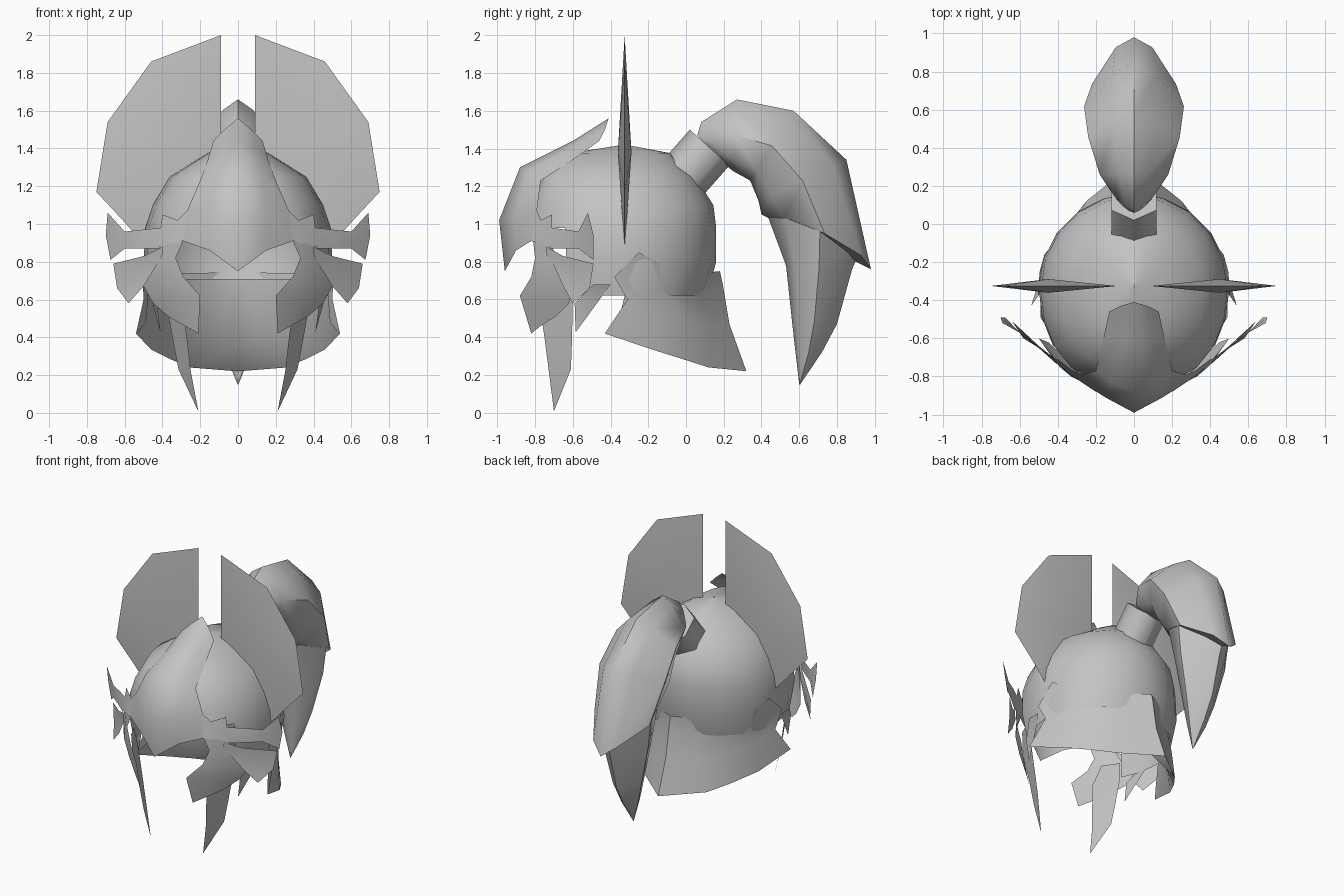
import bpy, bmesh
from math import sin, cos, pi, radians

cube = bpy.data.objects.get("Cube")
if cube:
    bpy.data.objects.remove(cube, do_unlink=True)

steel = bpy.data.materials.new("grey_steel")
steel.use_nodes = True
GREY = (0.55, 0.55, 0.55, 1)
steel.diffuse_color = GREY
steel.node_tree.nodes["Principled BSDF"].inputs["Base Color"].default_value = GREY


def finish(name, bm, mirror=False, angle=40):
    """Weld, optionally mirror across x, and shade a part."""
    if mirror:
        copy = bmesh.ops.duplicate(bm, geom=bm.verts[:] + bm.edges[:] + bm.faces[:])["geom"]
        for v in copy:
            if isinstance(v, bmesh.types.BMVert):
                v.co.x *= -1
    bmesh.ops.remove_doubles(bm, verts=bm.verts, dist=0.0005)
    bmesh.ops.recalc_face_normals(bm, faces=bm.faces)
    mesh = bpy.data.meshes.new(name)
    bm.to_mesh(mesh)
    bm.free()
    mesh.materials.append(steel)
    mesh.shade_smooth()
    mesh.set_sharp_from_angle(angle=radians(angle))
    obj = bpy.data.objects.new(name, mesh)
    bpy.context.collection.objects.link(obj)


def add_grid(bm, rows, closed=False):
    """Skin neighbouring rows of points with quads."""
    vs = [[bm.verts.new(p) for p in row] for row in rows]
    for a, b in zip(vs, vs[1:]):
        n = len(a)
        for i in range(n if closed else n - 1):
            j = (i + 1) % n
            bm.faces.new((a[i], a[j], b[j], b[i]))


def sheet(name, rows, angle=60):
    """A mirrored sheet skinned over rows of points."""
    bm = bmesh.new()
    add_grid(bm, rows)
    finish(name, bm, True, angle)


# Dome: rings of height, front, back and half width, fuller towards the front
rings = [(1.42, -.33, -.32, .004), (1.375, -.62, -.08, .16), (1.25, -.77, .05, .36),
         (1.1, -.83, .145, .45), (.98, -.85, .16, .49), (.8, -.84, .16, .5),
         (.62, -.8, .11, .475)]
rows = []
for z, front, back, w in rings:
    mid, half = (front + back) / 2, (back - front) / 2
    rows.append([(w * sin(pi * k / 10) ** (.75 if k < 5 else 1) if k < 10 else 0,
                  mid - half * cos(pi * k / 10), z) for k in range(11)])
bm = bmesh.new()
add_grid(bm, rows)
# Leave the face open
opening = [f for f in bm.faces
           if f.calc_center_median().z < .95 and f.calc_center_median().y < -.58]
bmesh.ops.delete(bm, geom=opening, context='FACES')
finish("dome", bm, True)

# Brow plate: keeled sheet rising to a peak, with side tabs
sheet("brow_plate", [
    [(0, -.41, 1.56), (.07, -.43, 1.50), (.13, -.46, 1.44)],
    [(0, -.60, 1.44), (.09, -.60, 1.41), (.16, -.60, 1.34)],
    [(0, -.88, 1.30), (.12, -.83, 1.28), (.20, -.77, 1.23)],
    [(0, -.99, 1.02), (.15, -.91, 1.04), (.27, -.79, 1.07)],
    [(0, -.96, .75), (.15, -.90, .86), (.29, -.82, .91)]])
sheet("brow_tab", [
    [(.27, -.79, 1.07), (.32, -.77, 1.02), (.40, -.71, 1.05), (.41, -.71, .98)],
    [(.29, -.82, .91), (.33, -.79, .90), (.38, -.75, .89), (.42, -.72, .88)]])

# Side fans
sheet("upper_fan", [
    [(.41, -.71, .98), (.50, -.64, .97), (.60, -.57, .96), (.69, -.52, 1.06)],
    [(.41, -.72, .93), (.50, -.65, .92), (.61, -.56, .915), (.70, -.49, .94)],
    [(.42, -.72, .87), (.50, -.65, .87), (.60, -.57, .87), (.675, -.49, .81)]])
sheet("lower_fan", [
    [(.40, -.74, .88), (.50, -.65, .83), (.66, -.49, .79)],
    [(.40, -.74, .84), (.51, -.63, .75), (.64, -.51, .66)],
    [(.42, -.71, .80), (.50, -.65, .67), (.58, -.60, .58)]])

# Cheek guards, notched at the eye, with tusks and small spikes behind
sheet("cheek_guard", [
    [(.29, -.81, .91), (.36, -.77, .90), (.42, -.71, .88)],
    [(.33, -.80, .82), (.39, -.74, .80), (.45, -.67, .79)],
    [(.29, -.82, .72), (.39, -.75, .70), (.50, -.60, .67)],
    [(.20, -.88, .62), (.33, -.78, .60), (.45, -.62, .58)],
    [(.21, -.82, .42), (.28, -.77, .46), (.37, -.69, .51)]])
sheet("tusk", [
    [(.34, -.74, .74), (.40, -.62, .73)], [(.30, -.78, .60), (.38, -.60, .58)],
    [(.27, -.75, .40), (.34, -.605, .36)], [(.25, -.727, .22), (.315, -.61, .23)],
    [(.21, -.70, .01), (.212, -.698, .012)]])
sheet("side_spike", [
    [(.49, -.49, .68), (.49, -.40, .68)], [(.43, -.59, .58), (.46, -.45, .61)],
    [(.41, -.585, .43), (.412, -.58, .432)]])

# Neck guard: tucked under the dome, flared outer skin, underside and inner wall
sheet("neck_guard", [
    [(.495, -.25, .85), (.47, -.16, .80), (.34, .0, .74), (.19, .08, .74), (0, .18, .75)],
    [(.505, -.38, .72), (.42, -.13, .66), (.29, .0, .63), (.17, .08, .63), (0, .195, .68)],
    [(.50, -.31, .60), (.42, -.14, .53), (.30, .03, .48), (.17, .13, .46), (0, .23, .47)],
    [(.54, -.43, .42), (.46, -.18, .335), (.36, -.02, .285), (.25, .12, .24), (0, .32, .22)],
    [(.49, -.36, .48), (.41, -.16, .45), (.30, -.02, .42), (.17, .07, .395), (0, .12, .36)],
    [(.47, -.30, .72), (.41, -.17, .72), (.31, -.05, .71), (.18, .03, .71), (0, .08, .71)]], 45)

# Wing blades: upright outlines rising to a shallow ridge on both sides
outline = [(.09, 2.0), (.46, 1.86), (.69, 1.54), (.75, 1.17), (.61, 1.02), (.46, .85), (.09, 1.36)]
bm = bmesh.new()
rim = [bm.verts.new((x, -.325, z)) for x, z in outline]
for side in (-1, 1):
    ridge = bm.verts.new((.45, -.325 + side * .036, 1.38))
    for a, b in zip(rim, rim[1:] + rim[:1]):
        bm.faces.new((a, b, ridge))
finish("wing_blade", bm, True, 30)

# Plume socket: six sided tube leaning back
bm = bmesh.new()
ends = [(-.02, 1.24), (.125, 1.405)]
add_grid(bm, [[(.135 * sin(pi * k / 3), y + .105 * cos(pi * k / 3), z - .095 * cos(pi * k / 3))
               for k in range(6)] for y, z in ends], True)
bmesh.ops.holes_fill(bm, edges=bm.edges)
finish("plume_socket", bm, angle=65)


def plume(name, sections):
    """Loft sections with a keeled outside: outer y z, inner y z, half width, side slide."""
    bm = bmesh.new()
    rows = []
    for oy, oz, iy, iz, w, slide in sections:
        ring = []
        for k in range(8):
            t = (1 - cos(k * pi / 4)) / 2
            s = sin(k * pi / 4)
            keel = .62 if k in (1, 7) else 1
            ring.append((w * s * keel, oy + (iy - oy) * t + slide * abs(s),
                         oz + (iz - oz) * t + slide * abs(s)))
        rows.append(ring)
    add_grid(bm, rows, True)
    bmesh.ops.holes_fill(bm, edges=bm.edges)
    finish(name, bm, angle=55)


# Horsetail plume in two overlapping lengths
plume("plume_upper", [
    (.06, 1.47, .13, 1.39, .06, 0), (.08, 1.54, .20, 1.32, .10, 0),
    (.27, 1.66, .25, 1.28, .18, 0), (.57, 1.60, .34, 1.23, .24, 0),
    (.85, 1.34, .385, 1.12, .262, 0), (.98, .76, .40, 1.05, .22, .045)])
plume("plume_tail", [
    (.91, .83, .43, 1.05, .215, .04), (.88, .76, .53, .78, .19, 0),
    (.80, .47, .56, .50, .12, 0), (.72, .32, .58, .32, .07, 0), (.605, .15, .60, .15, .002, 0)])
